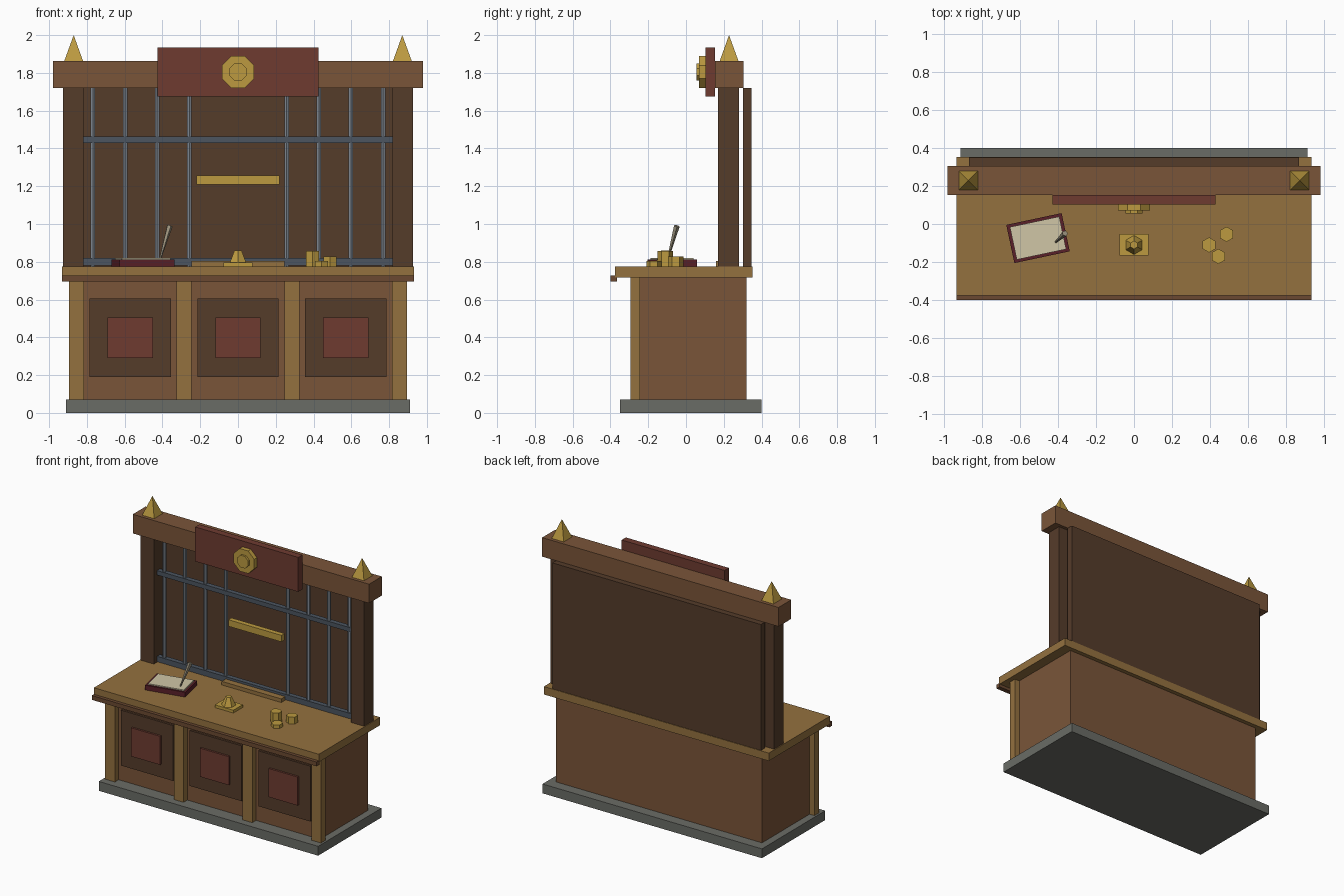
import bpy, bmesh
from math import radians, sqrt
from mathutils import Matrix, Vector

if "Cube" in bpy.data.objects:
    bpy.data.objects.remove(bpy.data.objects["Cube"])


def mat(name, hexcol):
    m = bpy.data.materials.new(name)
    c = [int(hexcol[i:i + 2], 16) / 255 for i in (0, 2, 4)]
    m.diffuse_color = [((v + 0.055) / 1.055) ** 2.4 for v in c] + [1]
    m.use_nodes = True
    m.node_tree.nodes["Principled BSDF"].inputs["Base Color"].default_value = m.diffuse_color
    return m


STONE = mat("stone", "6A6C66")
WOOD = mat("wood", "7A5539")
DARK = mat("dark_wood", "553C2A")
TRIM = mat("trim_wood", "6B4931")
OAK = mat("oak", "94713F")
RED = mat("red_wood", "6E3B30")
STEEL = mat("steel", "808892")
IRON = mat("iron", "4C5560")
BRASS = mat("brass", "BC9A40")
LEATHER = mat("leather", "5A2028")
PAPER = mat("paper", "D0C6A6")
FEATHER = mat("feather", "9A917C")


def finish(name, bm, m):
    me = bpy.data.meshes.new(name)
    bm.to_mesh(me)
    bm.free()
    me.materials.append(m)
    ob = bpy.data.objects.new(name, me)
    bpy.context.collection.objects.link(ob)
    return ob


def box(name, x, y, z, m, turn=0):
    """Box from (min, max) ranges, optionally turned about its centre."""
    bm = bmesh.new()
    bmesh.ops.create_cube(bm, size=1)
    bmesh.ops.scale(bm, vec=[b - a for a, b in (x, y, z)], verts=bm.verts)
    ob = finish(name, bm, m)
    ob.location = [(a + b) / 2 for a, b in (x, y, z)]
    ob.rotation_euler.z = radians(turn)
    return ob


def frustum(name, p, q, r1, r2, n, m, spin=0):
    """n-sided cone or prism running from point p to point q."""
    p, q = Vector(p), Vector(q)
    bm = bmesh.new()
    bmesh.ops.create_cone(bm, cap_ends=True, segments=n, radius1=r1, radius2=r2,
                          depth=(q - p).length)
    bmesh.ops.rotate(bm, matrix=Matrix.Rotation(radians(spin), 3, 'Z'), verts=bm.verts)
    ob = finish(name, bm, m)
    ob.location = (p + q) / 2
    d = q - p
    if d.x or d.y:
        ob.rotation_euler = d.to_track_quat('Z', 'Y').to_euler()
    return ob


def around(c, w):
    return (c - w / 2, c + w / 2)


# Lower cabinet
box("plinth", (-.91, .91), (-.35, .40), (0, .07), STONE)
box("cabinet_body", (-.855, .855), (-.25, .32), (.07, .72), WOOD)
for i in range(4):
    box(f"pilaster_{i}", around(-.855 + .57 * i, .08), (-.295, -.243), (.07, .72), OAK)
for i in range(3):
    cx = -.57 + .57 * i
    box(f"panel_{i}", around(cx, .43), (-.265, -.245), (.19, .605), DARK)
    box(f"panel_inset_{i}", around(cx, .24), (-.28, -.26), (.29, .504), RED)

# Counter
box("counter_top", (-.933, .933), (-.375, .352), (.717, .776), OAK)
box("counter_edge_trim", (-.933, .933), (-.40, -.365), (.695, .727), TRIM)

# Upper frame
for s, side in ((-1, "left"), (1, "right")):
    box(f"post_{side}", around(s * .872, .11), (.17, .28), (.776, 1.72), DARK)
    frustum(f"finial_{side}", (s * .87, .228, 1.862), (s * .87, .228, 2.0),
            .05 * sqrt(2), 0, 4, BRASS, 45)
box("back_board", (-.865, .865), (.302, .348), (.776, 1.72), DARK)
box("lintel", (-.98, .98), (.153, .304), (1.719, 1.862), WOOD)

# Sign board with octagonal medallion
box("sign_board", (-.427, .427), (.103, .153), (1.676, 1.934), RED)
frustum("medallion", (0, .103, 1.805), (0, .07, 1.805), .092, .092, 8, BRASS, 22.5)
frustum("medallion_boss", (0, .07, 1.805), (0, .055, 1.805), .049, .049, 8, BRASS, 22.5)

# Teller grille
for s, side in ((-1, "left"), (1, "right")):
    for i in range(4):
        x = s * (.258 + .17 * i)
        frustum(f"grille_bar_{side}_{i}", (x, .225, .776), (x, .225, 1.72),
                .0135, .0135, 6, STEEL)
for name, z in (("lower", (.78, .82)), ("upper", (1.43, 1.463))):
    box(f"grille_rail_{name}", (-.817, .817), (.207, .243), z, IRON)
box("window_bar", (-.22, .22), (.20, .237), (1.208, 1.257), BRASS)
box("window_sill", (-.247, .247), (.16, .23), (.776, .803), OAK)

# Ledger and quill
box("ledger_cover", around(-.504, .297), around(-.074, .205), (.776, .812), LEATHER, 12)
box("ledger_pages", around(-.504, .265), around(-.074, .175), (.805, .82), PAPER, 12)
frustum("quill", (-.411, -.095, .82), (-.362, -.049, .99), .005, .016, 5, FEATHER)

# Desk bell
box("bell_base", (-.077, .077), (-.165, -.053), (.776, .797), BRASS)
frustum("bell", (0, -.11, .797), (0, -.11, .86), .05, .021, 6, BRASS)

# Coin stacks
for i, (x, y, top) in enumerate(((.394, -.11, .856), (.486, -.054, .828), (.443, -.17, .803))):
    frustum(f"coin_stack_{i}", (x, y, .776), (x, y, top), .04, .04, 6, BRASS)
